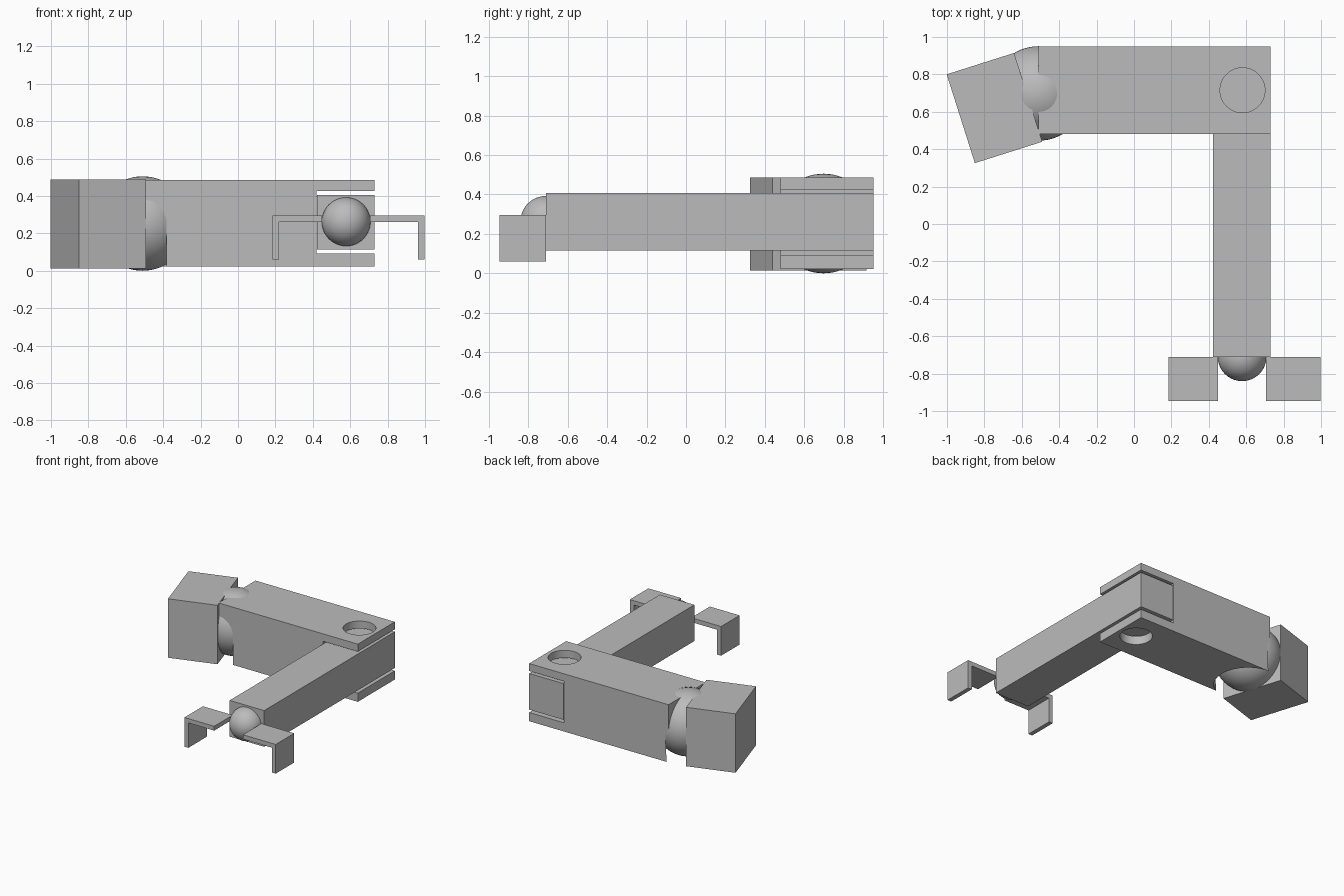
import bpy, bmesh
from math import radians
from mathutils import Matrix, Vector

if "Cube" in bpy.data.objects:
    bpy.data.objects.remove(bpy.data.objects["Cube"])

grey = bpy.data.materials.new("plain_grey")
grey.use_nodes = True
grey.diffuse_color = (0.5, 0.5, 0.5, 1)
grey.node_tree.nodes["Principled BSDF"].inputs["Base Color"].default_value = (0.5, 0.5, 0.5, 1)


def finish(name, bm, smooth=False, cutter=False):
    mesh = bpy.data.meshes.new(name)
    for face in bm.faces:
        face.smooth = smooth
    bm.to_mesh(mesh)
    bm.free()
    mesh.materials.append(grey)
    obj = bpy.data.objects.new(name, mesh)
    bpy.context.collection.objects.link(obj)
    if cutter:
        obj.hide_render = True
        obj.hide_set(True)
        obj.display_type = 'WIRE'
    return obj


def add_box(bm, low, high):
    low, high = Vector(low), Vector(high)
    bmesh.ops.create_cube(bm, size=1, matrix=Matrix.Translation((low + high) / 2)
                          @ Matrix.Diagonal((*(high - low), 1)))


def box(name, low, high, **kw):
    bm = bmesh.new()
    add_box(bm, low, high)
    return finish(name, bm, **kw)


def ball(name, centre, radius, drop=0, **kw):
    # drop stretches the lower half downwards into a straight channel
    bm = bmesh.new()
    bmesh.ops.create_uvsphere(bm, u_segments=64, v_segments=32, radius=radius)
    for v in bm.verts:
        if v.co.z < -0.001:
            v.co.z -= drop
    bmesh.ops.translate(bm, vec=centre, verts=bm.verts)
    return finish(name, bm, smooth=True, **kw)


def cut(obj, cutter):
    mod = obj.modifiers.new(cutter.name, 'BOOLEAN')
    mod.operation = 'DIFFERENCE'
    mod.solver = 'EXACT'
    mod.object = cutter


# Shoulder block, turned slightly about the vertical
bm = bmesh.new()
add_box(bm, (-0.189, -0.249, -0.237), (0.189, 0.249, 0.237))
bmesh.ops.transform(bm, verts=bm.verts, matrix=Matrix.Translation((-0.746, 0.62, 0.25))
                    @ Matrix.Rotation(radians(17.6), 4, 'Z'))
finish("shoulder_block", bm)

# Shoulder ball and upper arm with socket, fork and pin hole
shoulder = (-0.51, 0.698, 0.2525)
ball("shoulder_ball", shoulder, 0.2525)
upper_arm = box("upper_arm", (-0.51, 0.48, 0.022), (0.73, 0.95, 0.486))
cut(upper_arm, ball("socket_cutter", shoulder, 0.2535, drop=0.4, cutter=True))
cut(upper_arm, box("fork_cutter", (0.42, 0.3, 0.092), (0.9, 1.1, 0.426), cutter=True))
bm = bmesh.new()
bmesh.ops.create_cone(bm, cap_ends=True, segments=64, radius1=0.12, radius2=0.12, depth=1,
                      matrix=Matrix.Translation((0.58, 0.715, 0.25)))
cut(upper_arm, finish("pin_hole_cutter", bm, smooth=True, cutter=True))

# Forearm and wrist
box("forearm", (0.423, -0.71, 0.115), (0.73, 0.95, 0.406))
ball("wrist_ball", (0.578, -0.71, 0.262), 0.13)

# Gripper: an arm plate and a downward finger on each side
for side, inner, outer, tip in (("right", 0.45, 0.185, 0.22), ("left", 0.705, 0.997, 0.962)):
    bm = bmesh.new()
    for a, b, z in ((inner, tip, 0.26), (tip, outer, 0.06)):
        add_box(bm, (min(a, b), -0.945, z), (max(a, b), -0.71, 0.295))
    # merge both pieces into one bent plate
    bm.verts.ensure_lookup_table()
    bmesh.ops.dissolve_degenerate(bm, dist=0.0001, edges=bm.edges)
    finish(side + "_gripper", bm)
